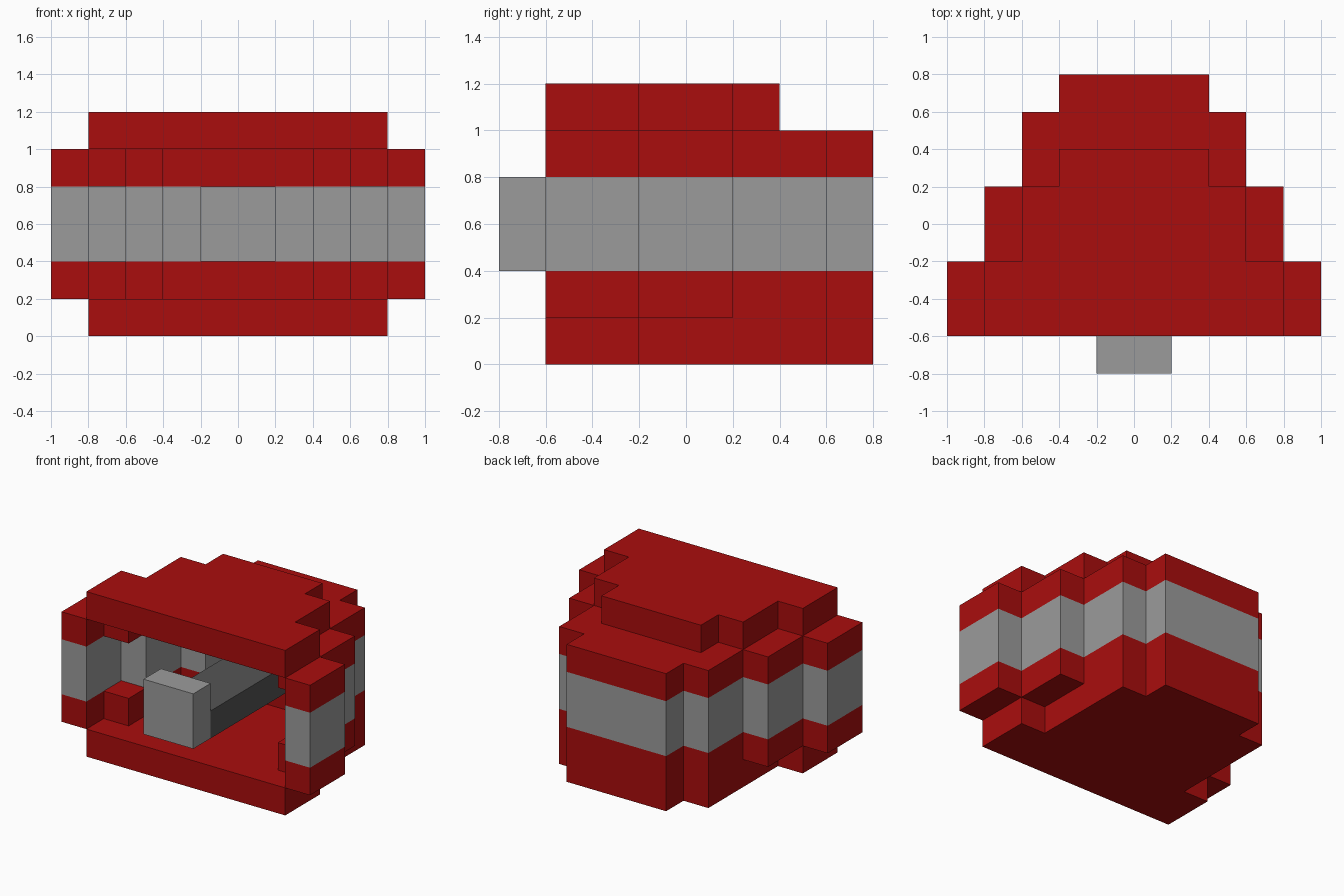
import bpy, bmesh

cube = bpy.data.objects.get("Cube")
if cube:
    bpy.data.objects.remove(cube, do_unlink=True)


def material(name, r, g, b):
    m = bpy.data.materials.new(name)
    m.use_nodes = True
    m.diffuse_color = (r, g, b, 1)
    m.node_tree.nodes["Principled BSDF"].inputs["Base Color"].default_value = (r, g, b, 1)
    return m


RED = material("red", 0.40, 0.004, 0.004)
GREY = material("grey", 0.33, 0.33, 0.33)
DARK = material("dark grey", 0.09, 0.09, 0.09)


def prism(name, outline, levels, mats):
    """Extrude an outline through the given heights, one material per band."""
    bm = bmesh.new()
    rings = [[bm.verts.new((x, y, z)) for x, y in outline] for z in levels]
    n = len(outline)
    bm.faces.new(rings[0])
    bm.faces.new(rings[-1]).material_index = len(mats) - 1
    for i, (low, high) in enumerate(zip(rings, rings[1:])):
        for k in range(n):
            j = (k + 1) % n
            bm.faces.new((low[k], low[j], high[j], high[k])).material_index = i
    bmesh.ops.recalc_face_normals(bm, faces=bm.faces)
    mesh = bpy.data.meshes.new(name)
    bm.to_mesh(mesh)
    bm.free()
    for m in mats:
        mesh.materials.append(m)
    obj = bpy.data.objects.new(name, mesh)
    bpy.context.collection.objects.link(obj)
    return obj


def rect(x0, x1, y0, y1):
    return [(x0, y0), (x1, y0), (x1, y1), (x0, y1)]


def stepped(half):
    """Mirror the +x half of an outline across the centre line."""
    return half + [(-x, y) for x, y in reversed(half)]


# Stepped floor and roof slabs
prism("floor", stepped([(0.8, -0.6), (0.8, -0.2), (0.6, -0.2), (0.6, 0.6),
                        (0.4, 0.6), (0.4, 0.8)]), [0, 0.2], [RED])
prism("roof", stepped([(0.8, -0.6), (0.8, -0.2), (0.6, -0.2), (0.6, 0.2),
                       (0.4, 0.2), (0.4, 0.4)]), [1.0, 1.2], [RED])

# Banded walls: red, grey, red
BANDS = [0.2, 0.4, 0.8, 1.0]
BAND_MATS = [RED, GREY, RED]
prism("back_wall", rect(-0.4, 0.4, 0.4, 0.8), BANDS, BAND_MATS)
WALLS = {
    "front_wall": (0.8, 1.0, -0.6, -0.2),
    "middle_wall": (0.6, 0.8, -0.2, 0.2),
    "rear_wall": (0.4, 0.6, 0.2, 0.6),
}
for side, s in (("left", 1), ("right", -1)):
    for part, (x0, x1, y0, y1) in WALLS.items():
        prism(f"{side}_{part}", rect(s * x0, s * x1, y0, y1), BANDS, BAND_MATS)
    # Small corner blocks tying the walls to the floor and roof
    corner = rect(s * 0.6, s * 0.8, -0.4, -0.2)
    prism(f"{side}_lower_corner_block", corner, [0.2, 0.4], [RED])
    prism(f"{side}_upper_corner_block", corner, [0.8, 1.0], [RED])

# Central bar with its front block
prism("centre_bar", rect(-0.2, 0.2, -0.6, 0.4), [0.4, 0.6], [DARK])
prism("front_block", rect(-0.2, 0.2, -0.8, -0.6), [0.4, 0.8], [GREY])
